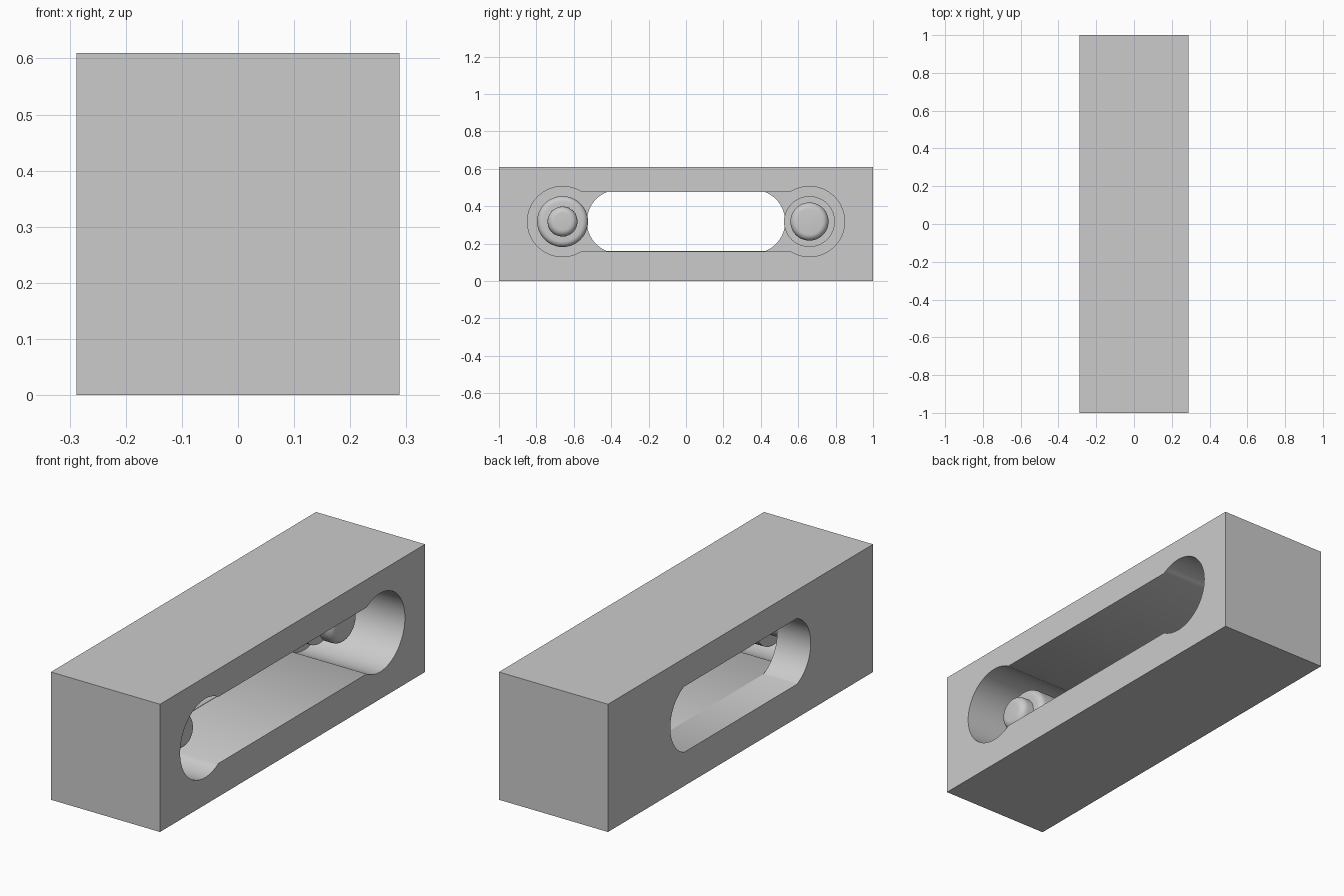
import bpy, bmesh, math
from math import sin, cos, pi, radians

if "Cube" in bpy.data.objects:
    bpy.data.objects.remove(bpy.data.objects["Cube"])

HALF_X, HALF_Y, HEIGHT = 0.288, 1.0, 0.61
AXIS_Z = 0.318      # height of slot and pin centres
FLOOR_X = -0.11     # pocket floor
PIN_Y = 0.66

grey = bpy.data.materials.new("plain grey")
grey.use_nodes = True
grey.diffuse_color = (0.6, 0.6, 0.6, 1)
grey.node_tree.nodes["Principled BSDF"].inputs["Base Color"].default_value = (0.6, 0.6, 0.6, 1)


def make_object(name, bm):
    bmesh.ops.recalc_face_normals(bm, faces=bm.faces)
    mesh = bpy.data.meshes.new(name)
    bm.to_mesh(mesh)
    bm.free()
    mesh.materials.append(grey)
    obj = bpy.data.objects.new(name, mesh)
    bpy.context.collection.objects.link(obj)
    return obj


def smooth(obj):
    bpy.ops.object.select_all(action='DESELECT')
    obj.select_set(True)
    bpy.context.view_layer.objects.active = obj
    bpy.ops.object.shade_smooth_by_angle(angle=radians(30))


def slot_prism(name, centre, radius, half_height, end_angle, x0, x1, steps=40):
    """Prism along x: straight slot with an arc at each end."""
    arc = []
    for i in range(steps + 1):
        a = -end_angle + 2 * end_angle * i / steps
        arc.append((centre + radius * cos(a), radius * sin(a)))
    arc[0] = (arc[0][0], -half_height)
    arc[-1] = (arc[-1][0], half_height)
    outline = arc + [(-y, -z) for y, z in arc]
    bm = bmesh.new()
    face = bm.faces.new([bm.verts.new((x0, y, AXIS_Z + z)) for y, z in outline])
    ext = bmesh.ops.extrude_face_region(bm, geom=[face])
    verts = [v for v in ext["geom"] if isinstance(v, bmesh.types.BMVert)]
    bmesh.ops.translate(bm, verts=verts, vec=(x1 - x0, 0, 0))
    return make_object(name, bm)


def lathe(name, y, profile, sides=48):
    """Revolve (x, radius) points about an axis parallel to x."""
    bm = bmesh.new()
    rings = [[bm.verts.new((x, y + r * cos(2 * pi * i / sides),
                            AXIS_Z + r * sin(2 * pi * i / sides)))
              for i in range(sides)] for x, r in profile]
    for a, b in zip(rings, rings[1:]):
        for i in range(sides):
            j = (i + 1) % sides
            bm.faces.new((a[i], a[j], b[j], b[i]))
    bm.faces.new(rings[0])
    bm.faces.new(rings[-1])
    obj = make_object(name, bm)
    smooth(obj)
    return obj


def rounded(x, r, dx, dr, steps=6):
    """Quarter round from (x, r) to (x + dx, r - dr)."""
    return [(x + dx * sin(pi / 2 * i / steps), r - dr * (1 - cos(pi / 2 * i / steps)))
            for i in range(steps + 1)]


# Block
bm = bmesh.new()
bmesh.ops.create_cube(bm, size=1)
bmesh.ops.scale(bm, verts=bm.verts, vec=(2 * HALF_X, 2 * HALF_Y, HEIGHT))
bmesh.ops.translate(bm, verts=bm.verts, vec=(0, 0, HEIGHT / 2))
block = make_object("block", bm)

# Deep pocket with round ends, then the narrower slot through its floor
cutters = [
    slot_prism("pocket_cutter", PIN_Y, 0.188, 0.159, pi - math.asin(0.159 / 0.188), FLOOR_X, 0.5),
    slot_prism("slot_cutter", 0.36, 0.17, 0.157, math.asin(0.157 / 0.17), -0.5, 0.0),
]
bpy.context.view_layer.objects.active = block
for cutter in cutters:
    cutter.hide_render = True
    mod = block.modifiers.new("cut", 'BOOLEAN')
    mod.operation = 'DIFFERENCE'
    mod.solver = 'EXACT'
    mod.object = cutter
    bpy.ops.object.modifier_apply(modifier=mod.name)
    bpy.data.objects.remove(cutter)
smooth(block)

# Front pin: narrow neck, broad rounded head, small nub
lathe("front_pin", -PIN_Y,
      [(FLOOR_X - 0.01, 0.08), (0.0, 0.08), (0.0, 0.136)]
      + rounded(0.09, 0.136, 0.03, 0.03)
      + [(0.12, 0.08)] + rounded(0.15, 0.08, 0.035, 0.035))

# Back pin: flat flange, neck, rounded knob
lathe("back_pin", PIN_Y,
      [(FLOOR_X - 0.01, 0.136), (-0.03, 0.136), (-0.03, 0.07), (0.02, 0.07), (0.035, 0.102)]
      + rounded(0.07, 0.102, 0.035, 0.034))
